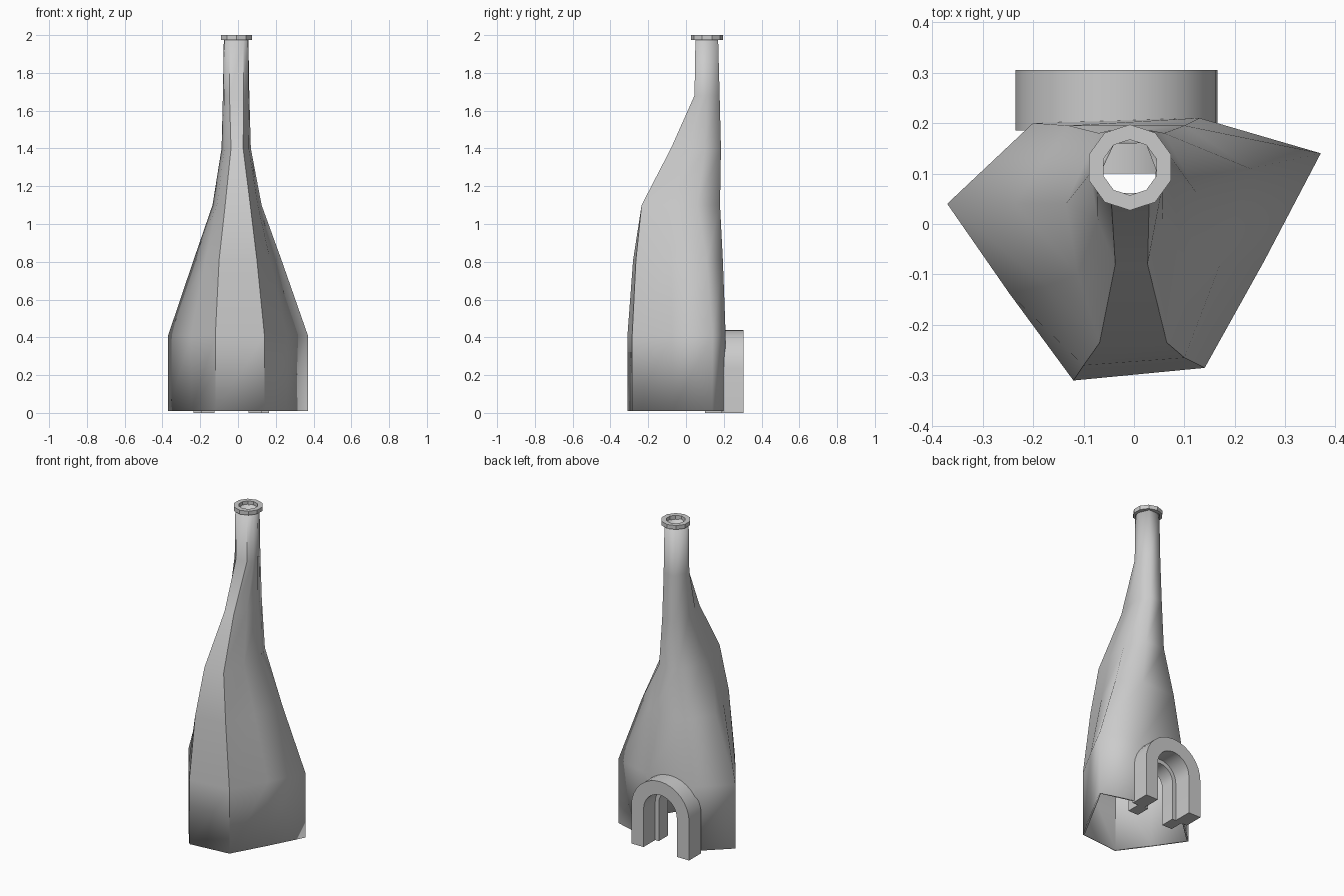
import bpy, bmesh, math
from mathutils import Vector

cube = bpy.data.objects.get("Cube")
if cube:
    bpy.data.objects.remove(cube, do_unlink=True)

grey = bpy.data.materials.new("plain_grey")
grey.use_nodes = True
COLOR = (0.6, 0.6, 0.6, 1)
grey.diffuse_color = COLOR
grey.node_tree.nodes["Principled BSDF"].inputs["Base Color"].default_value = COLOR


def finish(name, bm):
    bmesh.ops.recalc_face_normals(bm, faces=bm.faces)
    mesh = bpy.data.meshes.new(name)
    bm.to_mesh(mesh)
    bm.free()
    mesh.materials.append(grey)
    obj = bpy.data.objects.new(name, mesh)
    bpy.context.scene.collection.objects.link(obj)
    return obj


def smooth_by_angle(obj, angle):
    bpy.ops.object.select_all(action="DESELECT")
    obj.select_set(True)
    bpy.context.view_layer.objects.active = obj
    bpy.ops.object.shade_smooth_by_angle(angle=math.radians(angle))


def bridge(bm, a, b):
    n = len(a)
    return [bm.faces.new((a[i], a[(i + 1) % n], b[(i + 1) % n], b[i])) for i in range(n)]


def bulged(a, b, amount):
    """Midpoint of a side, pushed outward."""
    a, b = Vector(a), Vector(b)
    d = (b - a).normalized()
    return (a + b) / 2 + Vector((d.y, -d.x)) * amount


# Body rings: height, side bulge, then front pair, outer left, back pair, outer right
RINGS = [
    (.01, .003, (-.12, -.31), (.14, -.285), (.37, .14), (.13, .21), (-.2, .2), (-.37, .04)),
    (.41, .003, (-.12, -.31), (.14, -.285), (.37, .14), (.13, .21), (-.2, .2), (-.37, .04)),
    (.81, .006, (-.1, -.28), (.1, -.265), (.23, .11), (.1, .195), (-.13, .195), (-.235, .04)),
    (1.1, .01, (-.068, -.235), (.065, -.235), (.125, .06), (.06, .18), (-.07, .18), (-.135, .04)),
    (1.4, .01, (-.037, -.08), (.027, -.08), (.068, .1), (.035, .185), (-.05, .185), (-.087, .1)),
    (1.68, .012, (-.045, .045), (.03, .045), (.06, .11), (.03, .178), (-.045, .178), (-.08, .11)),
    (1.98, .012, (-.045, .05), (.03, .05), (.055, .11), (.03, .17), (-.045, .17), (-.075, .11)),
]

# Hollow tapering body, open at the bottom and top
bm = bmesh.new()
loops = []
for z, bulge, f0, f1, left, b0, b1, right in RINGS:
    pts = [f0, f1, bulged(f1, left, bulge), left, b0, b1, right, bulged(right, f0, bulge)]
    loops.append([bm.verts.new((p[0], p[1], z)) for p in pts])
for low, high in zip(loops, loops[1:]):
    for face in bridge(bm, low, high):
        face.smooth = True
    for i in (0, 1):
        bm.edges.get((low[i], high[i])).smooth = False
body = finish("chimney_body", bm)
shell = body.modifiers.new("shell", "SOLIDIFY")
shell.thickness = 0.012
shell.offset = -1

ARCH_X, SPRING = -0.035, 0.24


def arch_outline(radius, base, steps=16):
    """Round-topped outline as x, z pairs, from one foot to the other."""
    curve = [(ARCH_X + radius * math.cos(math.pi * i / steps),
              SPRING + radius * math.sin(math.pi * i / steps)) for i in range(steps + 1)]
    return [(ARCH_X + radius, base)] + curve + [(ARCH_X - radius, base)]


def arch(name, outer, inner, y0, y1):
    bm = bmesh.new()
    a, b = arch_outline(outer, 0), arch_outline(inner, 0)
    n = len(a)
    sections = [[bm.verts.new((x, y, z)) for x, y, z in
                 ((*a[i][:1], y0, a[i][1]), (a[i][0], y1, a[i][1]),
                  (b[i][0], y1, b[i][1]), (b[i][0], y0, b[i][1]))] for i in range(n)]
    for s, t in zip(sections, sections[1:]):
        bridge(bm, s, t)
    bm.faces.new(sections[0])
    bm.faces.new(sections[-1])
    smooth_by_angle(finish(name, bm), 30)


# Rear doorway: projecting surround and a narrower inner lining
arch("door_surround", 0.2, 0.115, 0.185, 0.305)
arch("door_lining", 0.16, 0.09, 0.1, 0.19)

# Doorway opening cut through the back wall
bm = bmesh.new()
ends = [[bm.verts.new((x, y, z)) for x, z in arch_outline(0.13, -0.1)] for y in (0.05, 0.4)]
bridge(bm, *ends)
for loop in ends:
    bm.faces.new(loop)
cutter = finish("doorway_cutter", bm)
cutter.hide_render = True
cutter.hide_set(True)
cutter.display_type = "WIRE"
cut = body.modifiers.new("doorway", "BOOLEAN")
cut.object = cutter
cut.operation = "DIFFERENCE"
cut.solver = "EXACT"

# Collar around the chimney mouth
bm = bmesh.new()
SIDES = 10


def circle(radius, z):
    return [bm.verts.new((-0.008 + radius * math.cos(math.tau * (i + .5) / SIDES),
                          0.112 + radius * math.sin(math.tau * (i + .5) / SIDES), z))
            for i in range(SIDES)]


profile = [circle(r, z) for r, z in ((0.085, 1.975), (0.085, 2), (0.055, 2), (0.055, 1.975))]
for i in range(4):
    bridge(bm, profile[i], profile[(i + 1) % 4])
smooth_by_angle(finish("mouth_collar", bm), 30)
